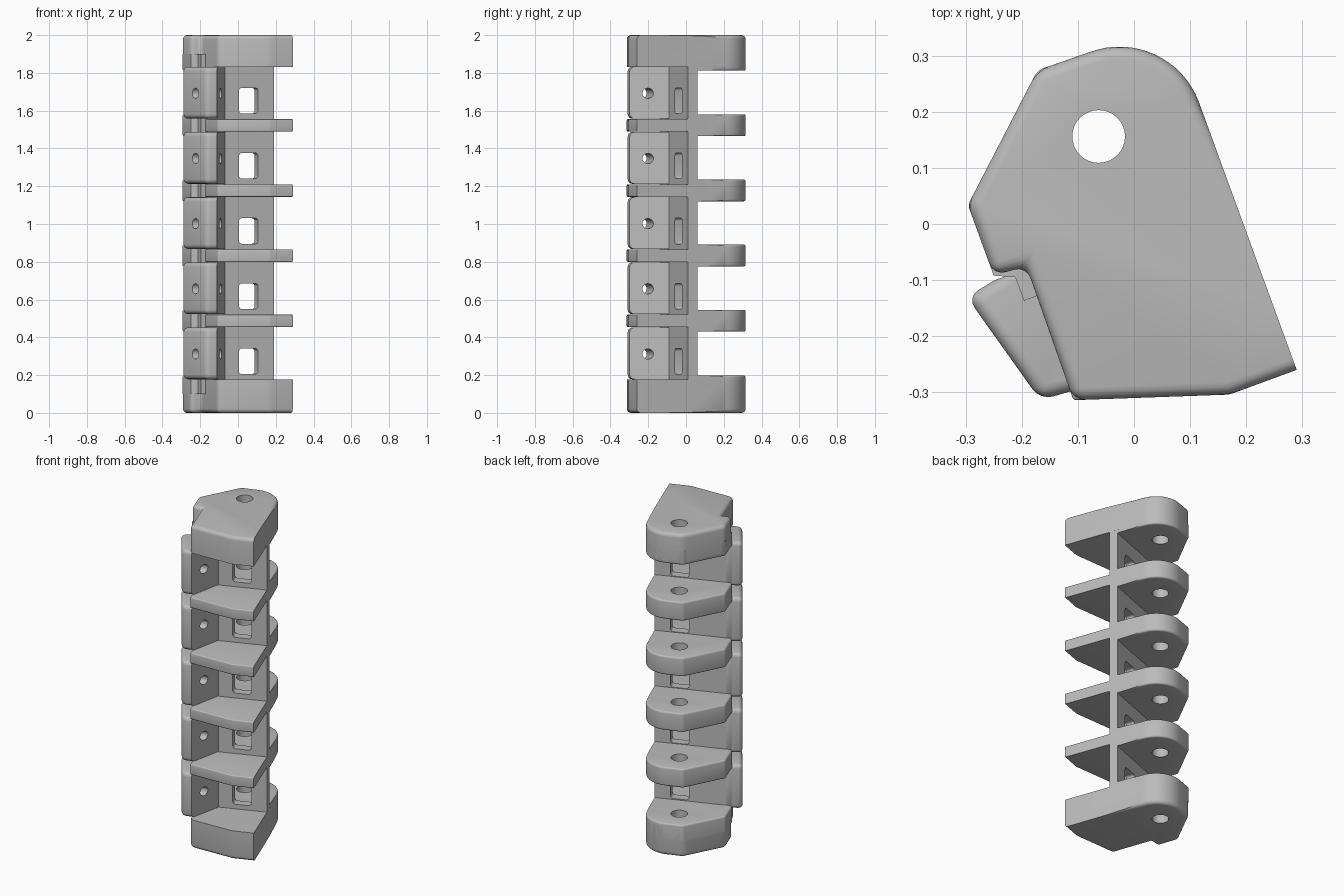
import bpy, bmesh, math
from mathutils import Vector, Matrix

if "Cube" in bpy.data.objects:
    bpy.data.objects.remove(bpy.data.objects["Cube"], do_unlink=True)

grey = bpy.data.materials.new("plain grey")
grey.use_nodes = True
grey.diffuse_color = (0.5, 0.5, 0.5, 1)
grey.node_tree.nodes["Principled BSDF"].inputs["Base Color"].default_value = (0.5, 0.5, 0.5, 1)


def finish(name, bm):
    bmesh.ops.recalc_face_normals(bm, faces=bm.faces)
    mesh = bpy.data.meshes.new(name)
    bm.to_mesh(mesh)
    bm.free()
    mesh.materials.append(grey)
    ob = bpy.data.objects.new(name, mesh)
    bpy.context.collection.objects.link(ob)
    return ob


def prism(name, pts, z0, z1, r=0.0, soft=(), low=True, high=True):
    """Extrude an outline; round the rims of the soft sides and the corners between them."""
    bm = bmesh.new()
    n = len(pts)
    lo = [bm.verts.new((x, y, z0)) for x, y in pts]
    hi = [bm.verts.new((x, y, z1)) for x, y in pts]
    bm.faces.new(lo[::-1])
    bm.faces.new(hi)
    for i in range(n):
        j = (i + 1) % n
        bm.faces.new((lo[i], lo[j], hi[j], hi[i]))
    edges = []
    for i in soft:
        j = (i + 1) % n
        if low:
            edges.append(bm.edges.get((lo[i], lo[j])))
        if high:
            edges.append(bm.edges.get((hi[i], hi[j])))
        if (i - 1) % n in soft:
            a = Vector(pts[i]) - Vector(pts[i - 1])
            b = Vector(pts[j]) - Vector(pts[i])
            if a.angle(b) > math.radians(15):
                edges.append(bm.edges.get((lo[i], hi[i])))
    if edges:
        bmesh.ops.recalc_face_normals(bm, faces=bm.faces)
        bmesh.ops.bevel(bm, geom=edges, offset=r, segments=4, profile=0.5,
                        affect='EDGES', clamp_overlap=True)
    return finish(name, bm)


def rod(centre, axis, radius, length):
    bm = bmesh.new()
    turn = Vector((0, 0, 1)).rotation_difference(Vector(axis)).to_matrix().to_4x4()
    bmesh.ops.create_cone(bm, cap_ends=True, segments=32, radius1=radius, radius2=radius,
                          depth=length, matrix=Matrix.Translation(centre) @ turn)
    return finish("cutter", bm)


def cut(ob, cutter):
    cutter.hide_render = True
    mod = ob.modifiers.new("cut", 'BOOLEAN')
    mod.object = cutter
    mod.operation = 'DIFFERENCE'
    mod.solver = 'EXACT'
    bpy.ops.object.select_all(action='DESELECT')
    bpy.context.view_layer.objects.active = ob
    ob.select_set(True)
    bpy.ops.object.modifier_apply(modifier="cut")
    bpy.data.objects.remove(cutter, do_unlink=True)


parts = []
STEP = 0.345

# Outlines seen from above
arc = []
for k in range(17):
    a = math.radians(20.5 + 89.5 * k / 16)
    arc.append((-0.026 + 0.151 * math.cos(a), 0.165 + 0.151 * math.sin(a)))
back = arc + [(-0.172, 0.274), (-0.296, 0.034), (-0.25, -0.092)]
front = [(-0.192, -0.075), (-0.108, -0.314), (0.17, -0.304), (0.29, -0.26)]
cap_shape = back + front
ear_shape = back + [(-0.21, -0.095), (0.178, 0.046)]
fin_shape = front + [(0.185, 0.027), (-0.18, -0.09)]
cap_soft = range(len(cap_shape) - 1)
ear_soft = range(len(back) - 1)


def pin_hole(ob):
    cut(ob, rod((-0.063, 0.156, 1), (0, 0, 1), 0.047, 3))
    parts.append(ob)


# End caps, each with a thicker hinge ear behind the wall
pin_hole(prism("bottom_cap", cap_shape, 0, 0.177, 0.022, cap_soft, high=False))
pin_hole(prism("bottom_ear", ear_shape, 0.1, 0.198, 0.016, ear_soft, low=False))
pin_hole(prism("top_cap", cap_shape, 1.831, 2, 0.022, cap_soft, low=False))
pin_hole(prism("top_ear", ear_shape, 1.812, 1.9, 0.016, ear_soft, high=False))

# Middle fins and hinge ears
for i in range(4):
    z = 0.487 + STEP * i
    parts.append(prism("fin_%d" % (i + 1), fin_shape, z - 0.033, z + 0.033, 0.024, (0, 1, 2)))
    pin_hole(prism("ear_%d" % (i + 1), ear_shape, z - 0.057, z + 0.059, 0.016, ear_soft))

# Slanted wall with a window in every bay
along = Vector((0.936, 0.352, 0))
wall = prism("wall", [(0.173, 0.06), (-0.215, -0.086), (-0.196, -0.137), (0.1905, 0.0115)],
             0.1, 1.9)
for i in range(5):
    bm = bmesh.new()
    bmesh.ops.create_cube(bm, size=1)
    bmesh.ops.scale(bm, vec=(0.108, 0.3, 0.136), verts=bm.verts)
    depth_edges = [e for e in bm.edges
                   if abs(e.verts[0].co.y - e.verts[1].co.y) > 0.1]
    bmesh.ops.bevel(bm, geom=depth_edges, offset=0.016, segments=4, profile=0.5, affect='EDGES')
    bmesh.ops.transform(bm, verts=bm.verts,
                        matrix=Matrix.Translation((0.05, -0.025, 0.273 + STEP * i))
                        @ Matrix.Rotation(math.atan2(along.y, along.x), 4, 'Z'))
    cut(wall, finish("cutter", bm))
parts.append(wall)

# Side flaps with a screw hole through each
flap_shape = [(-0.07, -0.09), (-0.11, -0.05), (-0.248, -0.1), (-0.298, -0.13),
              (-0.167, -0.314), (-0.112, -0.298)]
for i in range(5):
    z = 0.314 + STEP * i
    flap = prism("flap_%d" % (i + 1), flap_shape, z - 0.136, z + 0.138, 0.024, (2, 3, 4))
    cut(flap, rod((-0.155, -0.216, z - 0.002), (0.128, 0.03, 0), 0.027, 0.5))
    parts.append(flap)

# Smooth rounded edges, keep the sharp ones
bpy.ops.object.select_all(action='DESELECT')
for ob in parts:
    ob.select_set(True)
bpy.context.view_layer.objects.active = parts[0]
bpy.ops.object.shade_smooth_by_angle(angle=math.radians(32))
